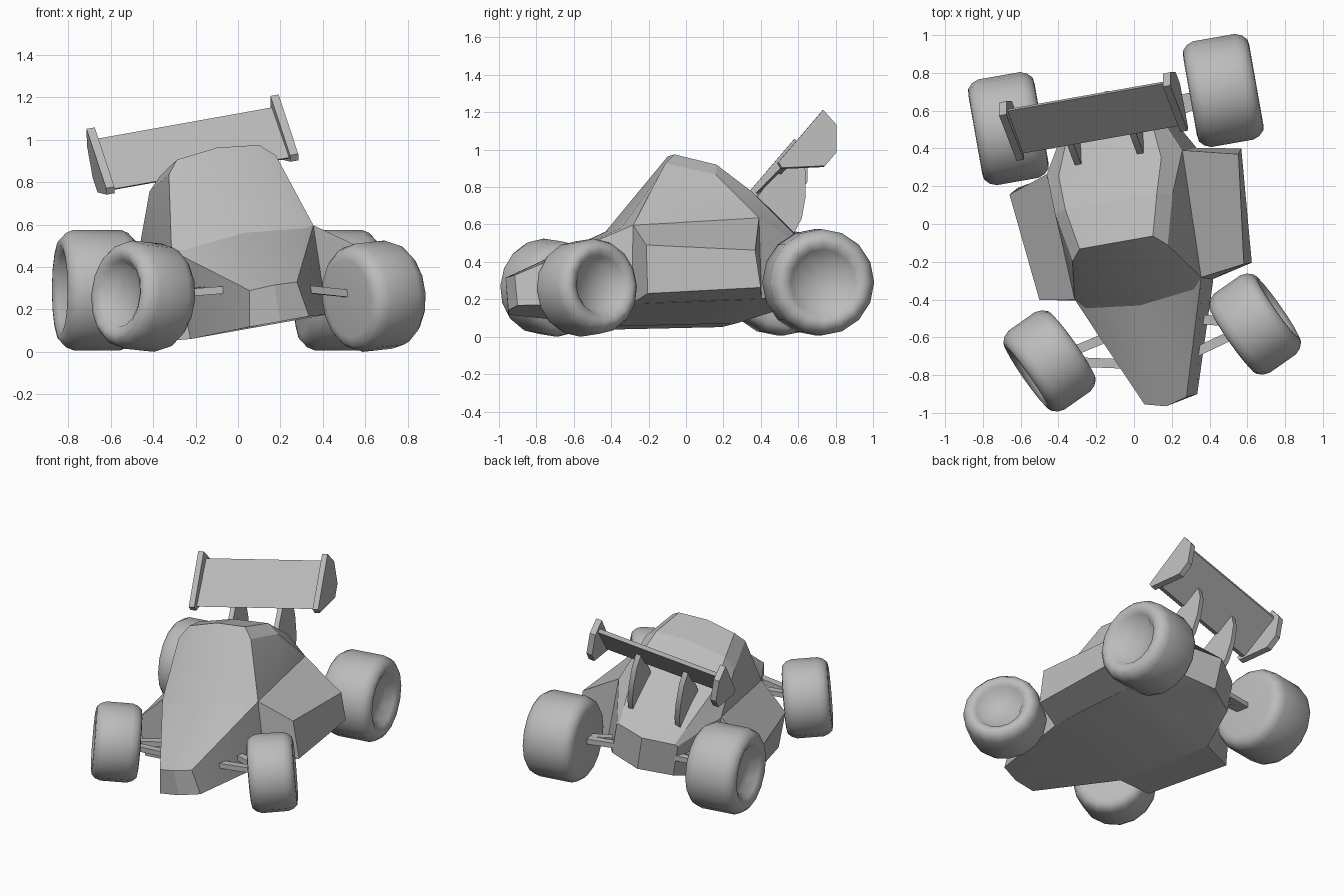
import bpy, bmesh, math
from mathutils import Vector, Matrix

if "Cube" in bpy.data.objects:
    bpy.data.objects.remove(bpy.data.objects["Cube"])

grey = bpy.data.materials.new("plain_grey")
grey.diffuse_color = (0.5, 0.5, 0.5, 1)
grey.use_nodes = True
grey.node_tree.nodes["Principled BSDF"].inputs["Base Color"].default_value = grey.diffuse_color

YAW = math.radians(10)
CAR = Matrix.Rotation(YAW, 4, 'Z')
# body leans to one side on its wheels
BODY = CAR @ Matrix.Rotation(math.radians(-10), 4, 'Y') @ Matrix.Translation((0.055, 0, 0))


def finish(name, bm, mat, angle=30):
    bmesh.ops.remove_doubles(bm, verts=bm.verts, dist=0.0005)
    bmesh.ops.recalc_face_normals(bm, faces=bm.faces)
    me = bpy.data.meshes.new(name)
    bm.to_mesh(me)
    bm.free()
    me.materials.append(grey)
    ob = bpy.data.objects.new(name, me)
    ob.matrix_world = mat
    bpy.context.collection.objects.link(ob)
    bpy.ops.object.select_all(action='DESELECT')
    ob.select_set(True)
    bpy.context.view_layer.objects.active = ob
    bpy.ops.object.shade_smooth_by_angle(angle=math.radians(angle))
    return ob


def face(bm, pts):
    clean = []
    for p in pts:
        if all((Vector(p) - Vector(q)).length > 0.001 for q in clean):
            clean.append(p)
    if len(clean) > 2:
        bm.faces.new([bm.verts.new(p) for p in clean])


def plate(name, profile, x, thick):
    """Side profile (y, z) extruded along x."""
    bm = bmesh.new()
    a = [(x - thick / 2, y, z) for y, z in profile]
    b = [(x + thick / 2, y, z) for y, z in profile]
    face(bm, a)
    face(bm, b)
    for i in range(len(a)):
        j = (i + 1) % len(a)
        face(bm, [a[i], a[j], b[j], b[i]])
    finish(name, bm, BODY)


def beam(name, p, q, w, h):
    p, q = Vector(p), Vector(q)
    bm = bmesh.new()
    bmesh.ops.create_cube(bm, size=1, matrix=Matrix.Diagonal((w, (q - p).length, h, 1)))
    rot = (q - p).to_track_quat('Y', 'Z').to_matrix().to_4x4()
    finish(name, bm, Matrix.Translation((p + q) / 2) @ rot)


# shell: each station runs floor, waist, window top, roof edge, centre line
tip = (.115, -.95, .304)
hood = (.345, -.34, .535)
deck = (.37, .34, .57)
tail = (.22, .63, .42)
stations = [
    [(.145, -.945, .135), tip, tip, tip, (0, -.98, .31)],
    [(.33, -.37, .11), hood, hood, (.295, -.395, .53), (0, -.43, .56)],
    [(.355, -.1, .115), (.355, -.1, .545), (.26, -.14, .885), (.2, -.08, .945), (0, -.08, .968)],
    [(.365, .12, .122), (.36, .12, .555), (.32, .12, .815), (.25, .14, .88), (0, .14, .905)],
    [(.37, .34, .13), deck, deck, (.28, .32, .73), (0, .33, .75)],
    [(.22, .62, .2), tail, tail, (.2, .64, .43), (0, .72, .44)],
]
bm = bmesh.new()
for s in (-1, 1):
    half = [[(s * x, y, z) for x, y, z in st] for st in stations]
    for a, b in zip(half, half[1:]):
        for i in range(4):
            face(bm, [a[i], a[i + 1], b[i + 1], b[i]])
        ca, cb = (0, a[0][1], a[0][2]), (0, b[0][1], b[0][2])
        face(bm, [a[0], b[0], cb, ca])
    # nose and tail panels
    n, t = half[0], half[-1]
    face(bm, [n[0], n[1], n[4], (0, -.97, .135)])
    face(bm, [n[0], (0, -.97, .135), (0, -.945, .135)])
    face(bm, [t[0], t[1], t[3], t[4], (0, .7, .2)])
    face(bm, [t[0], (0, .7, .2), (0, .62, .2)])
finish("body_shell", bm, BODY, 20)

# side pods
for s, side in ((-1, "left"), (1, "right")):
    fr = [(.33, -.36, .11), (.345, -.34, .535), (.558, -.31, .39), (.555, -.31, .127)]
    bk = [(.37, .34, .13), (.37, .34, .57), (.625, .268, .35), (.61, .295, .15)]
    fr, bk = ([(s * x, y, z) for x, y, z in r] for r in (fr, bk))
    bm = bmesh.new()
    face(bm, fr)
    face(bm, bk)
    for i in range(4):
        j = (i + 1) % 4
        face(bm, [fr[i], fr[j], bk[j], bk[i]])
    finish(side + "_side_pod", bm, BODY, 15)

# rear wing, end plates and struts
plate("wing_blade", [(.47, .845), (.50, .84), (.715, 1.06), (.705, 1.085)], 0, .88)
for s, side in ((-1, "left"), (1, "right")):
    plate(side + "_wing_end_plate",
          [(.437, .856), (.689, 1.14), (.758, 1.06), (.753, .907), (.69, .836), (.456, .825)],
          s * .447, .04)
    plate(side + "_wing_strut",
          [(.34, .68), (.55, .50), (.605, .60), (.63, .72), (.632, .86), (.60, .95),
           (.49, .85), (.40, .76)], s * .17, .035)


def wheel(name, pos, R, h, turn, camber):
    """Tyre profile (along axle, radius) revolved: dished outside, closed inside."""
    prof = [(h - .07, 0), (h - .07, .5 * R), (h - .02, .62 * R), (h, .75 * R),
            (h - .005, .86 * R), (h - .03, .95 * R), (h - .065, R), (.065 - h, R),
            (.03 - h, .95 * R), (.005 - h, .86 * R), (-h, .72 * R), (-h, 0)]
    N = 16

    def point(i, k):
        x, r = prof[i]
        if i == 1 and k % 2:  # eight-sided hub
            r *= math.cos(math.pi / 8)
        a = 2 * math.pi * (k % N) / N
        return (x, r * math.cos(a), r * math.sin(a))

    bm = bmesh.new()
    for k in range(N):
        for i in range(len(prof) - 1):
            face(bm, [point(i, k), point(i + 1, k), point(i + 1, k + 1), point(i, k + 1)])
    finish(name, bm, Matrix.Translation(pos) @ Matrix.Rotation(turn, 4, 'Z')
           @ Matrix.Rotation(math.radians(-camber), 4, 'Y'), 60)


# wheels, front pair steered and leaning inward
wheels = {
    "front_left": (-.447, -.725, .262), "front_right": (.64, -.53, .262),
    "rear_left": (-.665, .505, .291), "rear_right": (.472, .707, .291),
}
for name, pos in wheels.items():
    flip = math.pi if "left" in name else 0
    if name.startswith("front"):
        wheel(name + "_wheel", pos, .256, .15, math.radians(35) + flip, 5)
    else:
        wheel(name + "_wheel", pos, .284, .178, YAW + flip, 0)

# suspension arms
for name, pos in wheels.items():
    s = -1 if "left" in name else 1
    ends = ((.12, -.74), (.16, -.54)) if name.startswith("front") else ((.14, .5), (.14, .6))
    for i, (x, y) in enumerate(ends):
        inner = CAR @ Vector((s * x + .03, y, .30))
        beam(f"{name}_arm_{i + 1}", inner, Vector(pos), .05, .035)
